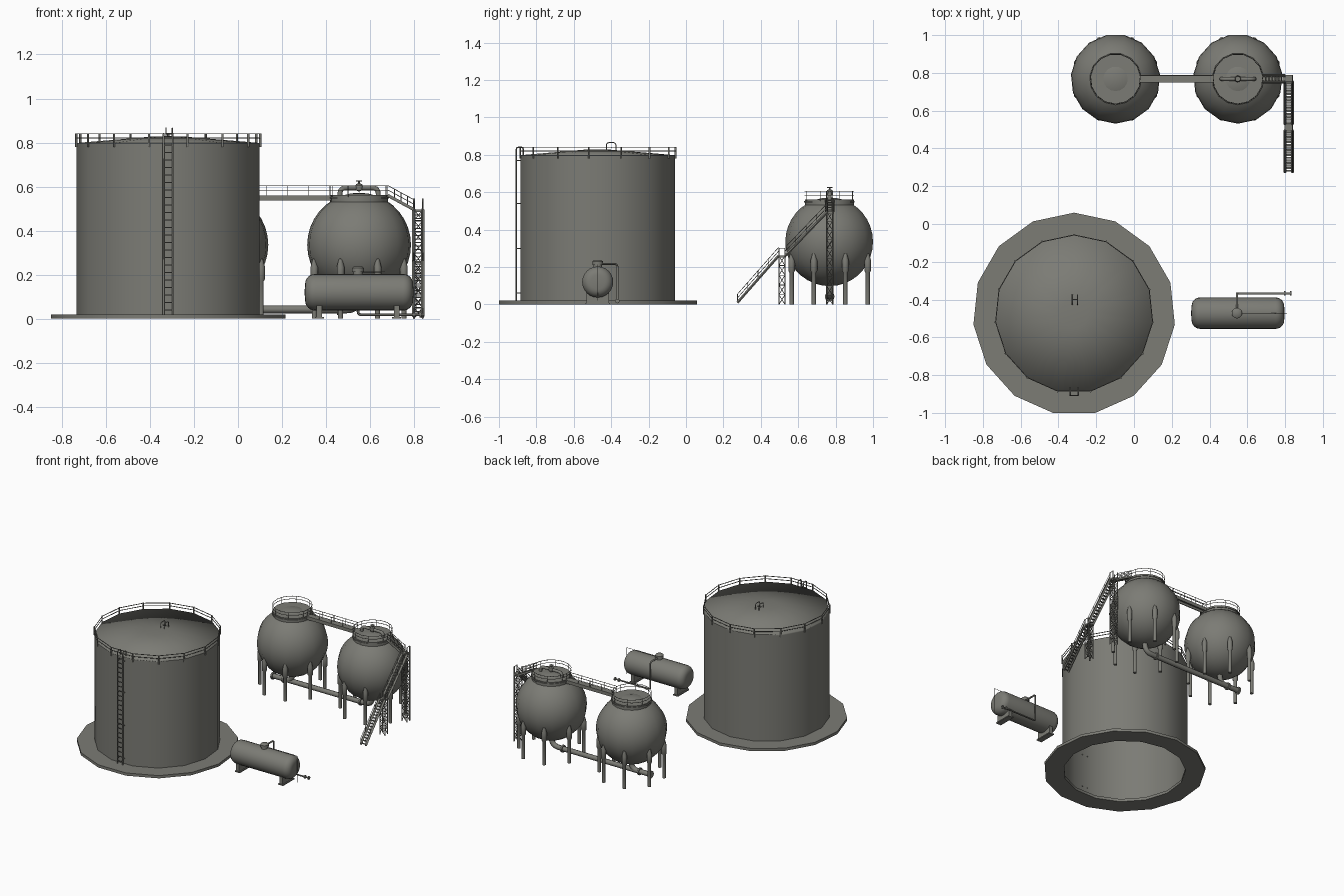
import bpy, bmesh, math
from mathutils import Vector

cube = bpy.data.objects.get("Cube")
if cube:
    bpy.data.objects.remove(cube, do_unlink=True)

GREY = (0.2, 0.2, 0.178, 1)
steel = bpy.data.materials.new("grey_steel")
steel.use_nodes = True
steel.diffuse_color = GREY
steel.node_tree.nodes["Principled BSDF"].inputs["Base Color"].default_value = GREY


def add_object(name, mesh, angle=40):
    """Link a mesh; faces meeting at less than the angle are smooth."""
    obj = bpy.data.objects.new(name, mesh)
    bpy.context.collection.objects.link(obj)
    mesh.materials.clear()
    mesh.materials.append(steel)
    mesh.shade_smooth()
    mesh.set_sharp_from_angle(angle=math.radians(angle))
    return obj


def from_bmesh(name, bm, angle=40):
    mesh = bpy.data.meshes.new(name)
    bm.to_mesh(mesh)
    bm.free()
    return add_object(name, mesh, angle)


def lathe(name, profile, centre, sides=15, start=90, axis="Z", loop=False, angle=40):
    """Spin (radius, height) points, listed from the bottom up, round an axis."""
    bm = bmesh.new()
    rings = []
    for r, h in profile:
        ring = []
        for i in range(1 if r == 0 else sides):
            a = math.radians(start + 360 * i / sides)
            p = Vector((r * math.cos(a), r * math.sin(a), h))
            if axis == "X":
                p = Vector((p.z, p.x, p.y))
            ring.append(bm.verts.new(p + Vector(centre)))
        rings.append(ring)
    for a, b in zip(rings, rings[1:] + (rings[:1] if loop else [])):
        for i in range(sides):
            j = (i + 1) % sides
            quad = [a[i % len(a)], a[j % len(a)], b[j % len(b)], b[i % len(b)]]
            bm.faces.new(list(dict.fromkeys(quad)))
    return from_bmesh(name, bm, angle)


def boxes(name, items):
    """One mesh of boxes, each given as centre and size."""
    bm = bmesh.new()
    for c, s in items:
        made = bmesh.ops.create_cube(bm, size=1)["verts"]
        bmesh.ops.scale(bm, vec=s, verts=made)
        bmesh.ops.translate(bm, vec=c, verts=made)
    return from_bmesh(name, bm, 10)


def tubes(name, paths, r, closed=False, res=1):
    """One mesh of round bars along the given paths."""
    curve = bpy.data.curves.new(name, "CURVE")
    curve.dimensions = "3D"
    curve.bevel_depth, curve.bevel_resolution, curve.use_fill_caps = r, res, True
    for path in paths:
        s = curve.splines.new("POLY")
        s.points.add(len(path) - 1)
        for p, co in zip(s.points, path):
            p.co = (*co, 1)
        s.use_cyclic_u = closed
    tmp = bpy.data.objects.new(name + "_curve", curve)
    bpy.context.collection.objects.link(tmp)
    bpy.context.view_layer.update()
    mesh = bpy.data.meshes.new_from_object(
        tmp.evaluated_get(bpy.context.evaluated_depsgraph_get()))
    bpy.data.objects.remove(tmp, do_unlink=True)
    return add_object(name, mesh, 60)


def rounded(points, r):
    """Replace the corners of a path by bends."""
    pts = [Vector(p) for p in points]
    out = [pts[0]]
    for a, b, c in zip(pts, pts[1:], pts[2:]):
        s, e = b + (a - b).normalized() * r, b + (c - b).normalized() * r
        for k in range(6):
            t = k / 5
            out.append(s * (1 - t) ** 2 + b * 2 * t * (1 - t) + e * t * t)
    return out + [pts[-1]]


def circle(centre, r, z, n=15, start=90):
    return [(centre[0] + r * math.cos(math.radians(start + 360 * i / n)),
             centre[1] + r * math.sin(math.radians(start + 360 * i / n)), z) for i in range(n)]


# Large storage tank
TX, TY, TR = -0.317, -0.476, 0.418
lathe("tank_foundation", [(0.405, 0), (0.536, 0), (0.536, 0.02), (0.405, 0.02)],
      (TX, TY, 0), loop=True)
lathe("tank_wall", [(TR, 0.01), (TR, 0.797)], (TX, TY, 0))
lathe("tank_roof", [(TR, 0.788), (TR, 0.798), (0.074, 0.827), (0, 0.829)],
      (TX, TY, 0), angle=180)

# Roof railing
tubes("tank_guard_rail", [circle((TX, TY), TR, z) for z in (0.82, 0.84)], 0.0025, True)
tubes("tank_rail_posts", [[(x, y, 0.78), (x, y, 0.842)] for x, y, z in
                          circle((TX, TY), TR + 0.002, 0)], 0.005)

# Roof hatch handles
tubes("roof_hatch_handles", [rounded([(x, -0.425, 0.82), (x, -0.425, 0.865),
      (x, -0.375, 0.865), (x, -0.375, 0.82)], 0.015) for x in (-0.327, -0.299)], 0.003)
tubes("roof_hatch_bar", [[(-0.327, -0.4, 0.84), (-0.299, -0.4, 0.84)]], 0.003)

# Tank ladder
LY = -0.907
sides = (-0.338, -0.296)
tubes("ladder_rails", [rounded([(x, LY, 0.02), (x, LY, 0.84), (x, -0.87, 0.84),
      (x, -0.87, 0.8)], 0.012) for x in sides], 0.004)
tubes("ladder_rungs", [[(sides[0], LY, 0.04 + 0.034 * i), (sides[1], LY, 0.04 + 0.034 * i)]
                       for i in range(23)], 0.003)
tubes("ladder_brackets", [[(x, LY, z), (x, -0.88, z)] for x in sides
                          for z in (0.06, 0.3, 0.54, 0.77)], 0.003)

# Spherical tanks with their legs and top platforms
SY, SZ, SR = 0.768, 0.335, 0.237
for label, sx in (("left", 0.55), ("right", -0.098)):
    arc = [(SR * math.sin(math.pi * k / 18), -SR * math.cos(math.pi * k / 18))
           for k in range(1, 18)]
    lathe(label + "_sphere", [(0, -SR)] + arc + [(0, SR)], (sx, SY, SZ), start=-90)
    lathe(label + "_sphere_platform", [(0.132, 0.52), (0.132, 0.561), (0, 0.563)],
          (sx, SY, 0), start=-90)
    lathe(label + "_platform_rim", [(0.13, 0.545), (0.137, 0.545), (0.137, 0.553),
          (0.13, 0.553)], (sx, SY, 0), start=-90, loop=True)
    tubes(label + "_platform_rail", [circle((sx, SY), 0.132, z, start=-90)
          for z in (0.584, 0.604)], 0.0018, True)
    tubes(label + "_platform_posts", [[(x, y, 0.55), (x, y, 0.604)] for x, y, z in
          circle((sx, SY), 0.132, 0, 8, 22.5)], 0.002)
    for i, (x, y, z) in enumerate(circle((sx, SY), 0.22, 0, 8, 22.5)):
        lathe(f"{label}_sphere_leg_{i + 1}", [(0, 0), (0.012, 0), (0.012, 0.17),
              (0.018, 0.18), (0.018, 0.235), (0.008, 0.272), (0, 0.274)], (x, y, 0), 10)

# Bottom transfer pipe
tubes("transfer_pipe", [rounded([(0.55, SY, 0.13), (0.55, SY, 0.042), (-0.26, SY, 0.042)], 0.06),
                        rounded([(-0.098, SY, 0.13), (-0.098, SY, 0.042),
                                 (-0.2, SY, 0.042)], 0.05)], 0.018, res=2)
for i, x in enumerate((-0.26, -0.17, 0.45)):
    lathe(f"pipe_flange_{i + 1}", [(0, 0), (0.026, 0), (0.026, 0.012), (0, 0.012)],
          (x, SY, 0.042), 12, axis="X")

# Top pipe and valve on the left sphere
tubes("top_pipe", [rounded([(0.463, SY, 0.55), (0.463, SY, 0.595), (0.637, SY, 0.595),
                            (0.637, SY, 0.55)], 0.03)], 0.011, res=2)
lathe("top_valve", [(0, -0.02), (0.014, -0.014), (0.018, 0), (0.014, 0.014), (0.004, 0.018),
                    (0.004, 0.026), (0.014, 0.026), (0.014, 0.03), (0, 0.03)],
      (0.55, SY, 0.597), 12)

# Walkway between the spheres
WY = (SY - 0.017, SY + 0.017)
boxes("walkway", [((0.226, SY, 0.556), (0.41, 0.036, 0.008))] +
      [((0.226, y, 0.548), (0.41, 0.006, 0.024)) for y in WY])
tubes("walkway_rails", [[(0.03, y, z), (0.42, y, z)] for y in WY for z in (0.584, 0.604)], 0.0018)
tubes("walkway_posts", [[(0.035 + 0.0955 * i, y, 0.54), (0.035 + 0.0955 * i, y, 0.604)]
                        for y in WY for i in range(5)], 0.002)


def stair(name, start, end, across, count):
    """A straight flight with treads, stringers and handrails."""
    a, b, w = Vector(start), Vector(end), Vector(across)
    run = b - a
    tread = abs(run.x) + abs(run.y)
    depth = tread / count * 0.75
    size = (depth, 0.036, 0.004) if abs(w.y) > 0 else (0.042, depth, 0.004)
    boxes(name + "_treads", [(a + run * ((i + 0.5) / count), size) for i in range(count)])
    tubes(name + "_stringers", [[a + w * s, b + w * s] for s in (-1, 1)], 0.008)
    up = Vector((0, 0, 0.045))
    tubes(name + "_handrails", [[a + w * s + up * h, b + w * s + up * h]
                                for s in (-1, 1) for h in (0.55, 1)], 0.0018)
    tubes(name + "_posts", [[a + run * t + w * s, a + run * t + w * s + up]
                            for s in (-1, 1) for t in (0, 0.25, 0.5, 0.75, 1)], 0.002)


# Stairs down from the left sphere
PX = 0.819
stair("upper_steps", (0.68, SY, 0.56), (0.8, SY, 0.495), (0, 0.017, 0), 7)
stair("middle_stairs", (PX, 0.755, 0.495), (PX, 0.53, 0.26), (0.02, 0, 0), 15)
stair("lower_stairs", (PX, 0.495, 0.26), (PX, 0.275, 0.01), (0.02, 0, 0), 16)
boxes("stair_landings", [((PX, 0.513, 0.256), (0.046, 0.044, 0.01)),
                         ((PX, SY, 0.49), (0.046, 0.044, 0.012))])

# Braced towers under the landings
for label, y, top, rail in (("lower", 0.513, 0.26, 0.3), ("upper", SY, 0.495, 0.545)):
    n = round(top / 0.05)
    corners = [(PX - 0.02, y - 0.016), (PX + 0.02, y - 0.016),
               (PX + 0.02, y + 0.016), (PX - 0.02, y + 0.016)]
    tubes(label + "_tower_posts", [[(*c, 0), (*c, rail)] for c in corners], 0.004)
    bars = []
    for i, c in enumerate(corners):
        d = corners[(i + 1) % 4]
        for k in range(n):
            z0, z1 = top * k / n, top * (k + 1) / n
            bars += [[(*c, z1), (*d, z1)], [(*(c if k % 2 else d), z0), (*(d if k % 2 else c), z1)]]
    tubes(label + "_tower_bracing", bars, 0.002)
    tubes(label + "_landing_rail", [[(PX + 0.02, y - 0.016, rail), (PX + 0.02, y + 0.016, rail)]], 0.002)

# Small horizontal vessel
VX, VY, VZ, VR = 0.55, -0.472, 0.12, 0.083
end = [(VR - 0.045 + 0.045 * math.sin(math.radians(t)), 0.2 + 0.045 * math.cos(math.radians(t)))
       for t in range(90, -1, -15)]
profile = [(0, -0.248)] + [(r, -h) for r, h in reversed(end)] + end + [(0, 0.248)]
lathe("vessel", profile, (VX, VY, VZ), 24, axis="X")
boxes("vessel_saddles", [((x, VY, 0.03), (0.025, 0.12, 0.06)) for x in (0.37, 0.72)] +
      [((x, VY, 0.004), (0.04, 0.13, 0.008)) for x in (0.37, 0.72)])
lathe("vessel_manhole", [(0.022, 0.19), (0.022, 0.212), (0.028, 0.212), (0.028, 0.23),
                         (0.02, 0.237), (0, 0.238)], (VX - 0.005, VY, 0), 14)

# Vessel outlet pipe and gauge line
tubes("vessel_pipe", [rounded([(0.545, VY, 0.216), (0.545, -0.367, 0.216), (0.545, -0.367, 0.018),
                               (0.835, -0.367, 0.018)], 0.015)], 0.006)
for i, x in enumerate((0.795, 0.825)):
    lathe(f"vessel_pipe_flange_{i + 1}", [(0, 0), (0.012, 0), (0.012, 0.008), (0, 0.008)],
          (x, -0.367, 0.018), 10, axis="X")
tubes("vessel_gauge_line", [[(0.545, VY, 0.212), (0.81, VY, 0.212), (0.81, VY, 0.02)]], 0.0015)
